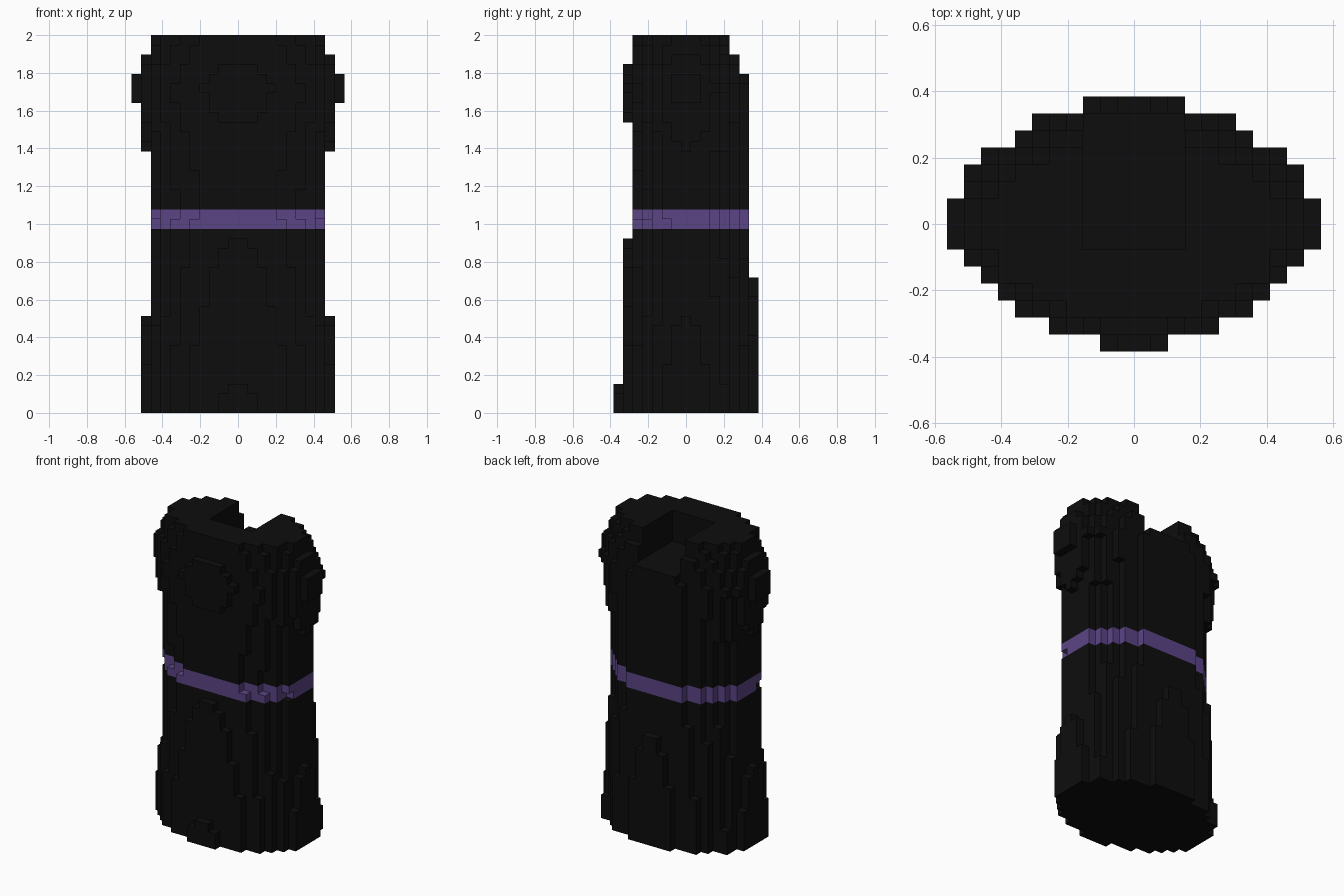
import bpy, bmesh, math
from mathutils import Vector

old = bpy.data.objects.get("Cube")
if old:
    bpy.data.objects.remove(old, do_unlink=True)

LAYERS = 39
V = 2.0 / LAYERS  # block size


def material(name, rgb):
    m = bpy.data.materials.new(name)
    m.use_nodes = True
    col = (*rgb, 1.0)
    m.diffuse_color = col
    bsdf = next(n for n in m.node_tree.nodes if n.type == 'BSDF_PRINCIPLED')
    bsdf.inputs["Base Color"].default_value = col
    return m


black = material("black cloth", (0.004, 0.004, 0.004))
purple = material("purple sash", (0.105, 0.058, 0.235))

# Body profiles: (height, radius), in blocks
SIDE = [(0, 10.3), (10, 9.5), (19, 9), (27, 9.5), (32, 10.5), (33.5, 11),
        (35, 10.5), (37, 9.5), (39, 8.8)]
FRONT = [(0, 7.2), (3, 7.02), (18, 6.03), (20, 5.7), (24, 5.6), (30, 6.03),
         (33, 6.4), (36, 6.03), (39, 5.4)]
BACK = [(0, 7.5), (14, 7.03), (20, 6.6), (33, 6.5), (36, 6.03), (38, 5.03), (39, 4.8)]
# Widest allowed half width for each row, from front to back
LIMIT = [2, 5, 7, 8, 9, 10, 11, 11, 11, 10, 10, 9, 7, 6, 3]


def sample(profile, h):
    for (a, ra), (b, rb) in zip(profile, profile[1:]):
        if h <= b:
            return ra + (rb - ra) * (h - a) / (b - a)
    return profile[-1][1]


# Fill the torso with stacked half-ellipses
cells = set()
for z in range(LAYERS):
    h = z + 0.5
    rx = sample(SIDE, h)
    for row, limit in enumerate(LIMIT):
        y = row - 7
        ry = sample(FRONT if y < 0 else BACK, h)
        if abs(y) >= ry:
            continue
        half = round(rx * math.sqrt(1 - (y / ry) ** 2))
        half = min(max(half, 1), limit)
        cells.update((x, y, z) for x in range(-half, half))

# Neck socket, open at the back
cells = {(x, y, z) for x, y, z in cells
         if not (z >= 35 and y >= -1 and -3 <= x < 3)}


def build(name, low, high, mat):
    """Mesh the exposed block faces between two heights."""
    bm = bmesh.new()
    verts = {}

    def corner(p):
        key = tuple(round(c * 2) for c in p)
        if key not in verts:
            verts[key] = bm.verts.new(Vector(p) * V)
        return verts[key]

    for x, y, z in cells:
        if not low <= z < high:
            continue
        centre = Vector((x + 0.5, y, z + 0.5))
        for axis in range(3):
            for sign in (-1, 1):
                n = [0, 0, 0]
                n[axis] = sign
                if (x + n[0], y + n[1], z + n[2]) in cells:
                    continue
                u, w = Vector(), Vector()
                u[(axis + 1) % 3] = 0.5
                w[(axis + 2) % 3] = 0.5 * sign
                c = centre + Vector(n) * 0.5
                bm.faces.new([corner(c - u - w), corner(c + u - w),
                              corner(c + u + w), corner(c - u + w)])
    mesh = bpy.data.meshes.new(name)
    bm.to_mesh(mesh)
    bm.free()
    mesh.materials.append(mat)
    obj = bpy.data.objects.new(name, mesh)
    bpy.context.collection.objects.link(obj)


build("lower_torso", 0, 19, black)
build("waist_sash", 19, 21, purple)
build("upper_torso", 21, LAYERS, black)
